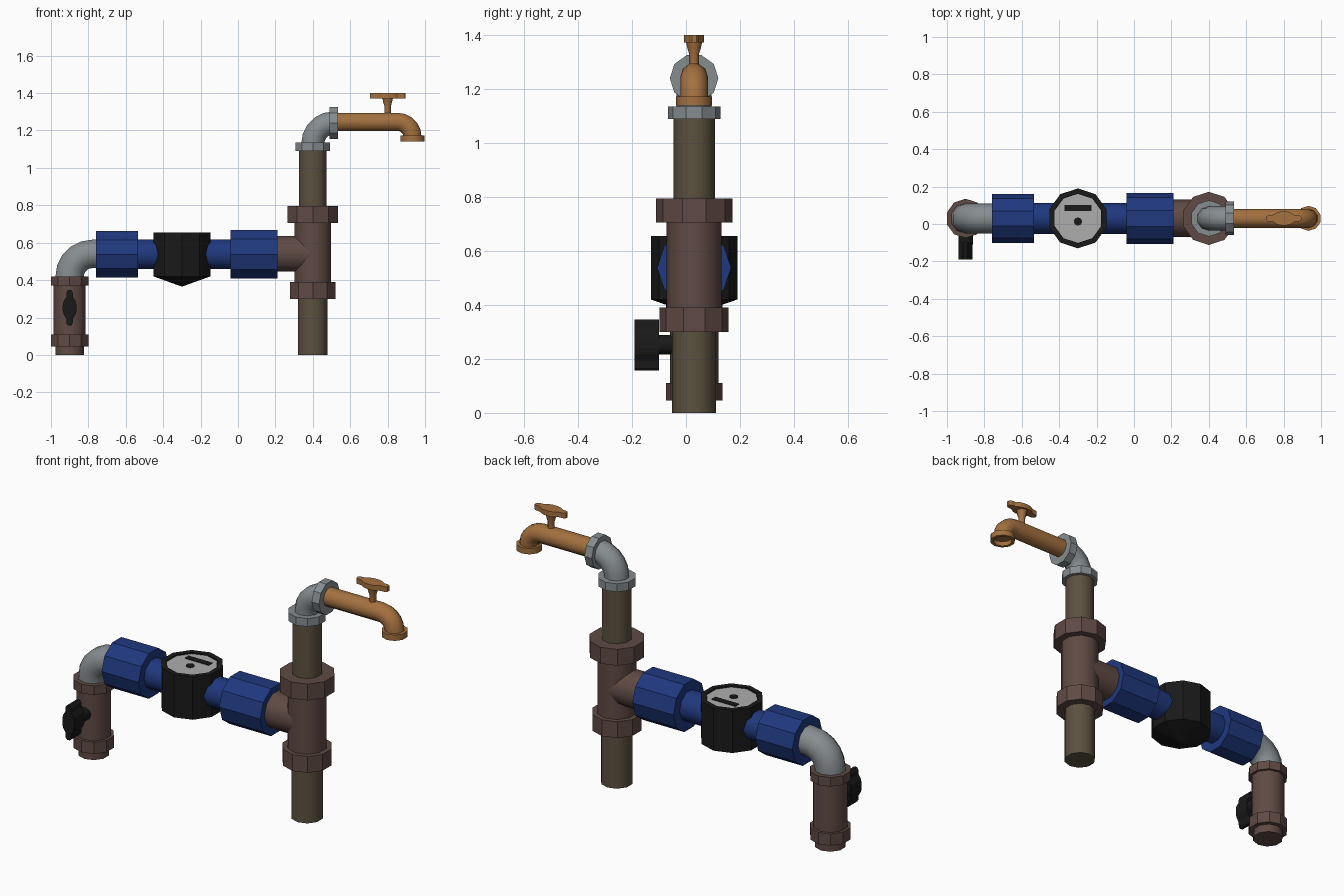
import bpy, bmesh, math
from mathutils import Vector

if "Cube" in bpy.data.objects:
    bpy.data.objects.remove(bpy.data.objects["Cube"])

Y0 = 0.03      # centre plane of the pipework
SIDES = 10
X, Y, Z = Vector((1, 0, 0)), Vector((0, 1, 0)), Vector((0, 0, 1))


def material(name, rgb):
    m = bpy.data.materials.new(name)
    m.diffuse_color = (*rgb, 1)
    m.use_nodes = True
    m.node_tree.nodes["Principled BSDF"].inputs["Base Color"].default_value = m.diffuse_color
    return m


BROWN = material("brown_iron", (0.115, 0.068, 0.058))
OLIVE = material("olive_pipe", (0.105, 0.082, 0.05))
BLUE = material("blue_paint", (0.014, 0.04, 0.21))
STEEL = material("steel", (0.24, 0.265, 0.28))
BRASS = material("brass", (0.37, 0.165, 0.05))
BLACK = material("black_plastic", (0.01, 0.01, 0.01))
DIAL = material("dial_grey", (0.42, 0.42, 0.42))


def finish(bm, name, mat, smooth):
    bmesh.ops.recalc_face_normals(bm, faces=bm.faces[:])
    me = bpy.data.meshes.new(name)
    bm.to_mesh(me)
    bm.free()
    me.materials.append(mat)
    ob = bpy.data.objects.new(name, me)
    bpy.context.collection.objects.link(ob)
    if smooth:
        bpy.ops.object.select_all(action='DESELECT')
        ob.select_set(True)
        bpy.context.view_layer.objects.active = ob
        bpy.ops.object.shade_smooth_by_angle(angle=math.radians(40))
    return ob


def tube(name, mat, stations, smooth=True, sides=SIDES):
    """Skin rings given as (centre, direction, radius), capped at both ends."""
    bm = bmesh.new()
    rings = []
    for c, d, r in stations:
        u = X if abs(d.y) > 0.9 else Y
        w = d.cross(u)
        if r == 0:
            rings.append([bm.verts.new(c)] * sides)
            continue
        rings.append([bm.verts.new(c + r * (math.cos(a) * u + math.sin(a) * w))
                      for a in (2 * math.pi * i / sides for i in range(sides))])
    for a, b in zip(rings, rings[1:]):
        for i in range(sides):
            j = (i + 1) % sides
            bm.faces.new(list(dict.fromkeys((a[i], a[j], b[j], b[i]))))
    for ring, st in ((rings[0], stations[0]), (rings[-1], stations[-1])):
        if st[2] > 0:
            bm.faces.new(ring)
    return finish(bm, name, mat, smooth)


def turned(name, mat, base, axis, profile, smooth=True, sides=SIDES):
    """Straight part: profile is (position along axis, radius)."""
    return tube(name, mat, [(Vector(base) + axis * t, axis, r) for t, r in profile],
                smooth, sides)


def bend(cx, cz, radius, a0, a1, r, steps=5):
    """Quarter bend in the xz plane, swept clockwise from a0 to a1."""
    out = []
    for i in range(steps + 1):
        a = math.radians(a0 + (a1 - a0) * i / steps)
        p = Vector((cx + radius * math.cos(a), Y0, cz + radius * math.sin(a)))
        out.append((p, Vector((math.sin(a), 0, -math.cos(a))), r))
    return out


def handle(name, mat, centre, along, across, depth_axis, depth):
    """Butterfly grip: mirrored outline extruded along depth_axis."""
    q = [(0.095, 0.008), (0.085, 0.016), (0.058, 0.018), (0.036, 0.032), (0.014, 0.037)]
    half = q + [(-a, b) for a, b in reversed(q)]
    outline = half + [(a, -b) for a, b in reversed(half)]
    bm = bmesh.new()
    face = bm.faces.new([bm.verts.new(Vector(centre) + along * a + across * b)
                         for a, b in outline])
    ext = bmesh.ops.extrude_face_region(bm, geom=[face])
    bmesh.ops.translate(bm, vec=depth_axis * depth,
                        verts=[v for v in ext["geom"] if isinstance(v, bmesh.types.BMVert)])
    return finish(bm, name, mat, False)


# Shut-off valve on the left
VX = -0.9
turned("valve_body", BROWN, (VX, Y0, 0), Z, [(0, 0.08), (0.05, 0.08), (0.05, 0.09), (0.41, 0.09)])
for nm, z0, z1 in (("lower", 0.045, 0.11), ("upper", 0.37, 0.42)):
    turned(f"valve_{nm}_collar", BROWN, (VX, Y0, 0), Z, [(z0, 0.105), (z1, 0.105)], False)
turned("valve_stem", BLACK, (VX, 0, 0.252), Y, [(-0.11, 0.038), (0, 0.038)])
handle("valve_handle", BLACK, (VX, -0.19, 0.252), Z, X, Y, 0.09)

# Left elbow into the horizontal run
tube("left_elbow", STEEL, [(Vector((VX, Y0, 0.40)), Z, 0.08)]
     + bend(-0.78, 0.42, 0.12, 180, 90, 0.08)
     + [(Vector((-0.74, Y0, 0.54)), X, 0.08)])

# Blue meter pipe and couplings
turned("meter_pipe", BLUE, (0, Y0, 0.538), X, [(-0.6, 0.083), (0.1, 0.083)])
turned("left_coupling", BLUE, (0, Y0, 0.538), X, [(-0.76, 0.131), (-0.535, 0.131)], False)
turned("right_coupling", BLUE, (0, Y0, 0.538), X, [(-0.04, 0.137), (0.21, 0.137)], False)

# Water meter: body with conical underside, dial, counter window, indicator
MX = -0.3
turned("meter_body", BLACK, (MX, Y0, 0), Z,
       [(0.365, 0), (0.42, 0.16), (0.655, 0.16), (0.655, 0.132), (0.64, 0.132)], False)
turned("meter_dial", DIAL, (MX, Y0, 0), Z, [(0.635, 0.131), (0.648, 0.131)], False)
turned("meter_indicator", BLACK, (MX, 0.013, 0), Z, [(0.645, 0.022), (0.652, 0.022)])
bm = bmesh.new()
bmesh.ops.create_cube(bm, size=1)
for v in bm.verts:
    v.co = Vector((MX + v.co.x * 0.145, 0.086 + v.co.y * 0.032, 0.648 + v.co.z * 0.008))
finish(bm, "meter_counter_window", BLACK, False)

# Tee fitting and riser pipe
TX = 0.4
turned("tee_branch", BROWN, (0, Y0, 0.54), X, [(0.19, 0.1), (TX, 0.1)])
turned("tee_body", BROWN, (TX, Y0, 0), Z, [(0.31, 0.102), (0.78, 0.102)])
turned("tee_lower_collar", BROWN, (TX, Y0, 0), Z, [(0.30, 0.128), (0.39, 0.128)], False)
turned("tee_upper_collar", BROWN, (TX, Y0, 0), Z, [(0.705, 0.142), (0.795, 0.142)], False)
turned("lower_riser", OLIVE, (TX, Y0, 0), Z, [(0, 0.082), (0.35, 0.082)])
turned("upper_riser", OLIVE, (TX, Y0, 0), Z, [(0.75, 0.077), (1.11, 0.077)])

# Top elbow with its two nuts
tube("top_elbow", STEEL, [(Vector((TX, Y0, 1.11)), Z, 0.065)]
     + bend(0.51, 1.13, 0.11, 180, 90, 0.065)
     + [(Vector((0.52, Y0, 1.24)), X, 0.065)])
turned("elbow_lower_nut", STEEL, (TX, Y0, 0), Z, [(1.09, 0.097), (1.135, 0.097)], False)
turned("elbow_outlet_nut", STEEL, (0, Y0, 1.24), X, [(0.49, 0.09), (0.535, 0.09)], False)

# Tap: spout with open lip, stem and handle
tube("tap_spout", BRASS, [(Vector((0.52, Y0, 1.246)), X, 0.051)]
     + bend(0.853, 1.166, 0.08, 90, 0, 0.051))
turned("spout_lip", BRASS, (0.933, Y0, 0), Z,
       [(1.172, 0.04), (1.172, 0.067), (1.14, 0.067), (1.14, 0.05), (1.165, 0.05)])
turned("tap_stem", BRASS, (0.8, Y0, 0), Z,
       [(1.27, 0.018), (1.33, 0.018), (1.352, 0.025), (1.375, 0.03)])
handle("tap_handle", BRASS, (0.8, Y0, 1.372), X, Y, Z, 0.028)
